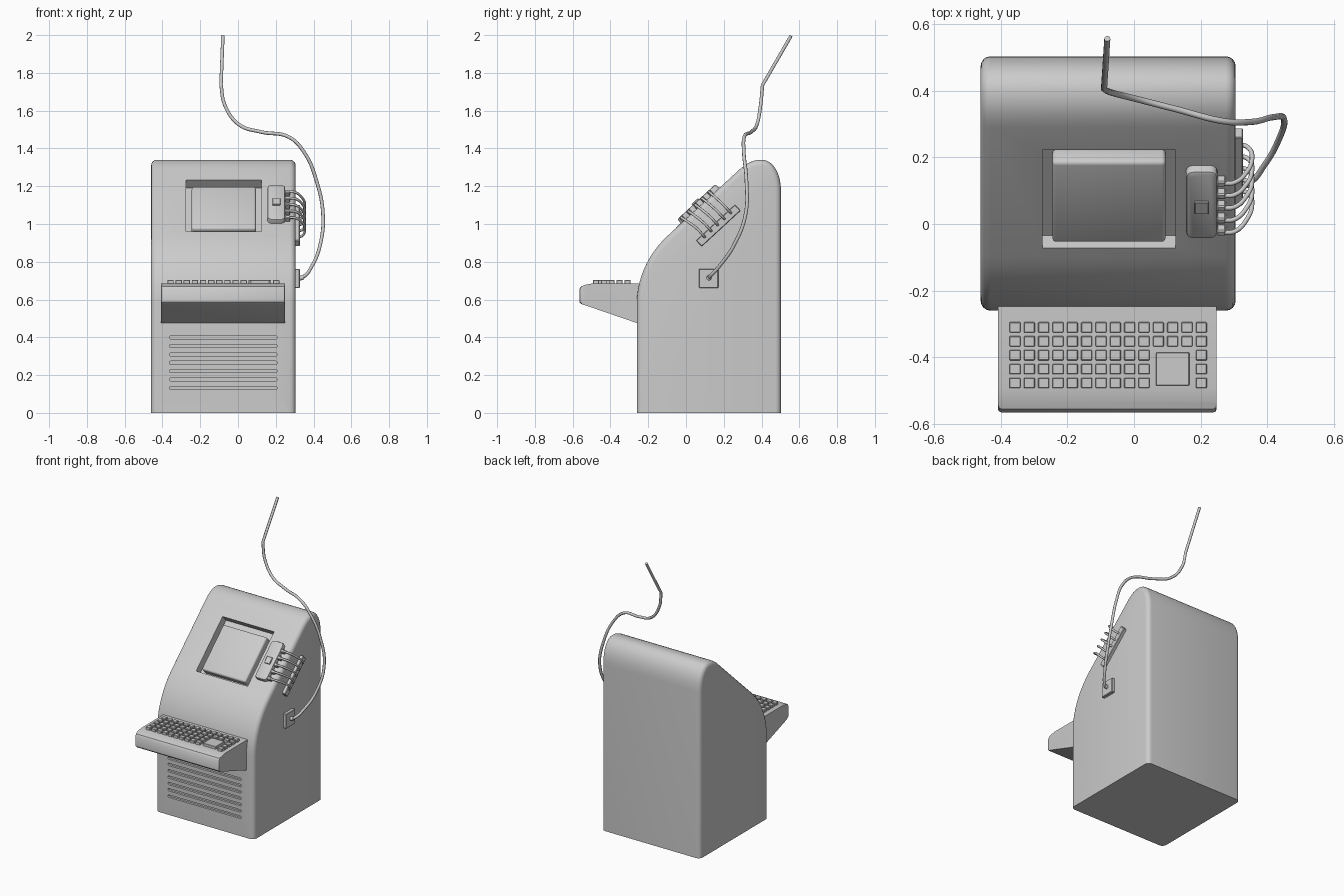
import bpy, bmesh, math
from mathutils import Matrix, Vector
from mathutils.geometry import interpolate_bezier

if "Cube" in bpy.data.objects:
    bpy.data.objects.remove(bpy.data.objects["Cube"])

# Frame of the sloped panel: x, v (up the slope), n (outward)
A = math.radians(42.7)
C, S = math.cos(A), math.sin(A)
PANEL = Matrix(((1, 0, 0, 0), (0, C, -S, 0.075), (0, S, C, 1.096), (0, 0, 0, 1)))


def finish(name, bm, angle=35):
    bmesh.ops.recalc_face_normals(bm, faces=bm.faces)
    me = bpy.data.meshes.new(name)
    bm.to_mesh(me)
    bm.free()
    ob = bpy.data.objects.new(name, me)
    bpy.context.collection.objects.link(ob)
    smooth(ob, angle)
    return ob


def smooth(ob, angle=35):
    bpy.ops.object.select_all(action='DESELECT')
    ob.select_set(True)
    bpy.context.view_layer.objects.active = ob
    bpy.ops.object.shade_smooth_by_angle(angle=math.radians(angle))


def add_box(bm, center, size, bevel=0, seg=2, upright=0, matrix=Matrix()):
    """Box with optional bevel; upright first rounds the four edges along local z."""
    tmp = bmesh.new()
    bmesh.ops.create_cube(tmp, size=1)
    bmesh.ops.scale(tmp, vec=size, verts=tmp.verts)
    if upright:
        es = [e for e in tmp.edges if abs(e.verts[0].co.z - e.verts[1].co.z) > 1e-5]
        bmesh.ops.bevel(tmp, geom=es, offset=upright, segments=3, profile=0.5, affect='EDGES')
    if bevel:
        top = [e for e in tmp.edges if not upright or all(v.co.z > 0 for v in e.verts)]
        bmesh.ops.bevel(tmp, geom=top, offset=bevel, segments=seg, profile=0.5, affect='EDGES')
    tmp.transform(matrix @ Matrix.Translation(center))
    me = bpy.data.meshes.new("tmp")
    tmp.to_mesh(me)
    tmp.free()
    bm.from_mesh(me)
    bpy.data.meshes.remove(me)


def box(name, *args, **kw):
    bm = bmesh.new()
    add_box(bm, *args, **kw)
    return finish(name, bm)


def extrude_x(profile, x0, x1):
    bm = bmesh.new()
    caps = [bm.faces.new([bm.verts.new((x, y, z)) for y, z in profile]) for x in (x0, x1)]
    a, b = (list(f.verts) for f in caps)
    for i in range(len(a)):
        j = (i + 1) % len(a)
        bm.faces.new((a[i], a[j], b[j], b[i]))
    bmesh.ops.recalc_face_normals(bm, faces=bm.faces)
    return bm, caps


def cut(ob, cutter):
    m = ob.modifiers.new("cut", 'BOOLEAN')
    m.operation, m.solver, m.object = 'DIFFERENCE', 'EXACT', cutter
    bpy.context.view_layer.objects.active = ob
    bpy.ops.object.modifier_apply(modifier=m.name)
    bpy.data.objects.remove(cutter)


def tube(name, paths, radius, kink=False):
    cu = bpy.data.curves.new(name, 'CURVE')
    cu.dimensions = '3D'
    cu.bevel_depth, cu.bevel_resolution, cu.resolution_u = radius, 2, 8
    cu.use_fill_caps = True
    for pts in paths:
        sp = cu.splines.new('BEZIER')
        sp.bezier_points.add(len(pts) - 1)
        for bp, p in zip(sp.bezier_points, pts):
            bp.co = p
            bp.handle_left_type = bp.handle_right_type = 'AUTO'
        if kink:
            for bp in sp.bezier_points[-2:]:
                bp.handle_left_type = bp.handle_right_type = 'VECTOR'
    ob = bpy.data.objects.new(name, cu)
    bpy.context.collection.objects.link(ob)


# Cabinet body: curved side profile, rounded side edges, flat cut base
def bez(p, n):
    return [(v.x, v.y) for v in interpolate_bezier(*[Vector((*q, 0)) for q in p], n)]


profile = [(-0.26, -0.2)]
profile += bez([(-0.26, 0.58), (-0.26, 0.72), (-0.195, 0.846), (-0.1, 0.935)], 12)
profile += bez([(0.29, 1.295), (0.33, 1.328), (0.36, 1.34), (0.40, 1.34)], 6)
profile += bez([(0.40, 1.34), (0.455, 1.34), (0.503, 1.28), (0.503, 1.17)], 10)[1:]
profile += [(0.503, -0.2)]
bm, caps = extrude_x(profile, -0.46, 0.305)
edges = list({e for f in caps for e in f.edges})
bmesh.ops.bevel(bm, geom=edges, offset=0.03, segments=4, profile=0.5, affect='EDGES', clamp_overlap=False)
bmesh.ops.bisect_plane(bm, geom=bm.verts[:] + bm.edges[:] + bm.faces[:], plane_co=(0, 0, 0),
                       plane_no=(0, 0, 1), clear_inner=True)
bmesh.ops.holes_fill(bm, edges=[e for e in bm.edges if e.is_boundary], sides=0)
body = finish("cabinet_body", bm)

# Screen recess and vent slots
cut(body, box("recess_cutter", (-0.075, 0, 0.02), (0.40, 0.40, 0.15), matrix=PANEL))
FRONT = Matrix.Rotation(math.pi / 2, 4, 'X')
for i in range(7):
    m = Matrix.Translation((-0.078, -0.26, 0.132 + 0.0445 * i)) @ FRONT
    cut(body, box("vent_cutter", (0, 0, 0), (0.57, 0.017, 0.03), upright=0.0075, matrix=m))
smooth(body)

# Screen block sitting in the recess
box("screen", (-0.075, -0.014, -0.03), (0.34, 0.33, 0.065), bevel=0.012, seg=3, matrix=PANEL)

# Keyboard shelf
bm, caps = extrude_x([(-0.22, 0.462), (-0.555, 0.577), (-0.565, 0.587), (-0.565, 0.655),
                      (-0.555, 0.670), (-0.53, 0.679), (-0.49, 0.686), (-0.20, 0.686)], -0.408, 0.248)
corner = [e for f in caps for e in f.edges if all(v.co.y < -0.55 for v in e.verts)]
bmesh.ops.bevel(bm, geom=corner, offset=0.01, segments=2, profile=0.5, affect='EDGES')
finish("keyboard_shelf", bm)

# Keys in a grid, with one big pad
bm = bmesh.new()
for col in range(14):
    for row in range(5):
        if not (row >= 2 and col in (10, 11, 12)):
            add_box(bm, (-0.357 + 0.043 * col, -0.31 - 0.0417 * row, 0.692), (0.033, 0.031, 0.024), 0.002, 1)
add_box(bm, (0.116, -0.435, 0.692), (0.1, 0.1, 0.024), 0.002, 1)
finish("keys", bm)

# Control pod with button beside the screen
box("control_pod", (0.203, 0.0, 0.005), (0.094, 0.275, 0.05), bevel=0.01, upright=0.022, matrix=PANEL)
box("pod_button", (0.203, -0.004, 0.03), (0.042, 0.048, 0.016), bevel=0.002, seg=1, matrix=PANEL)

# Five short cables from pod sockets to the side terminal bar
bm, paths = bmesh.new(), []
for i in range(-2, 3):
    v0, v1 = 0.05 * i - 0.015, 0.047 * i
    add_box(bm, (0.262, v0, 0.014), (0.028, 0.022, 0.03), 0.004, 1, matrix=PANEL)
    local = [(0.26, v0, 0.022), (0.30, v0, 0.020), (0.337, (v0 + v1) / 2, -0.02),
             (0.354, v1, -0.08), (0.343, v1, -0.125), (0.315, v1, -0.142)]
    paths.append([PANEL @ Vector(p) for p in local])
finish("pod_sockets", bm)
tube("short_cables", paths, 0.007)
box("terminal_bar", (0.311, 0, -0.142), (0.032, 0.28, 0.043), bevel=0.003, seg=1, matrix=PANEL)

# Long cable with its wall plate
box("cable_plate", (0.312, 0.12, 0.712), (0.03, 0.102, 0.102), bevel=0.003, seg=1)
tube("long_cable", [[(0.315, 0.12, 0.712), (0.345, 0.125, 0.72), (0.39, 0.175, 0.775), (0.435, 0.255, 0.89),
                     (0.45, 0.315, 1.05), (0.415, 0.32, 1.23), (0.35, 0.306, 1.38), (0.27, 0.308, 1.46),
                     (0.124, 0.345, 1.487), (0.007, 0.375, 1.525), (-0.07, 0.395, 1.63),
                     (-0.09, 0.405, 1.735), (-0.08, 0.556, 1.996)]], 0.0095, kink=True)
bm = bmesh.new()
bmesh.ops.create_cone(bm, cap_ends=True, segments=16, radius1=0.014, radius2=0.012, depth=0.03,
                      matrix=Matrix.Translation((0.332, 0.121, 0.715)) @ Matrix.Rotation(math.pi / 2, 4, 'Y'))
finish("cable_socket", bm)
